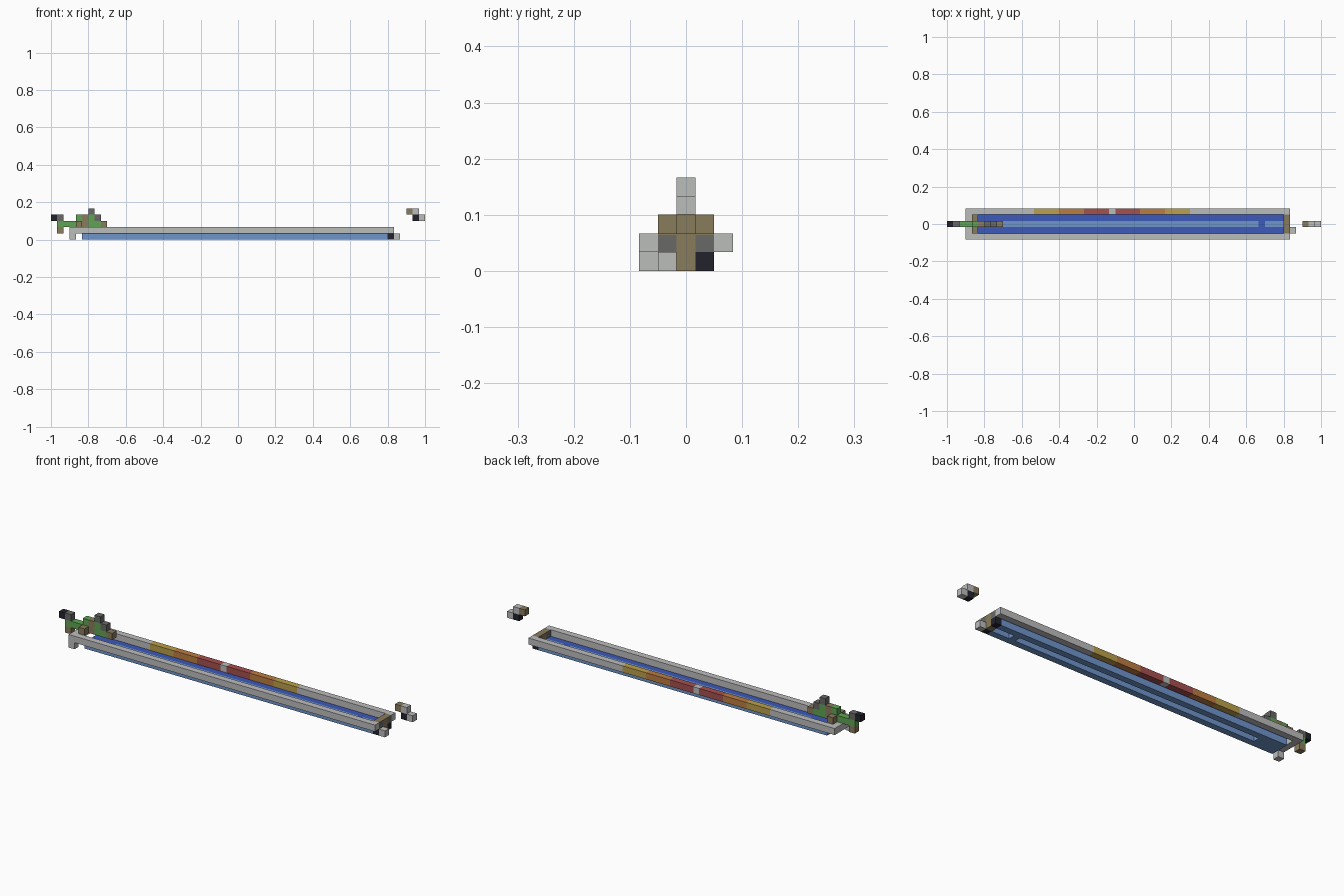
import bpy
import bmesh

if "Cube" in bpy.data.objects:
    bpy.data.objects.remove(bpy.data.objects["Cube"])

U = 2 / 60          # side of one block
SKIN = 0.08         # thickness of thin plates, in blocks


def material(name, r, g, b):
    mat = bpy.data.materials.new(name)
    mat.use_nodes = True
    mat.diffuse_color = (r, g, b, 1)
    mat.node_tree.nodes["Principled BSDF"].inputs["Base Color"].default_value = (r, g, b, 1)
    return mat


GREY = material("light grey", 0.5, 0.51, 0.5)
DARK = material("dark grey", 0.14, 0.14, 0.135)
BLACK = material("near black", 0.016, 0.016, 0.026)
TAN = material("tan brown", 0.25, 0.2, 0.107)
SKY = material("light blue", 0.16, 0.3, 0.6)
BLUE = material("deep blue", 0.045, 0.1, 0.48)
GREEN = material("leaf green", 0.115, 0.37, 0.09)
RED = material("red", 0.38, 0.08, 0.076)
ORANGE = material("orange", 0.5, 0.2, 0.053)
GOLD = material("gold", 0.5, 0.35, 0.07)


def blocks(name, mat, *boxes):
    """One object from boxes (i, j, k, length, width, height) in block units."""
    bm = bmesh.new()
    for i, j, k, *size in boxes:
        sx, sy, sz = size or (1, 1, 1)
        made = bmesh.ops.create_cube(bm, size=1)
        for v in made["verts"]:
            v.co.x = ((v.co.x + 0.5) * sx + i - 30) * U
            v.co.y = ((v.co.y + 0.5) * sy + j - 2.5) * U
            v.co.z = ((v.co.z + 0.5) * sz + k) * U
    mesh = bpy.data.meshes.new(name)
    bm.to_mesh(mesh)
    bm.free()
    mesh.materials.append(mat)
    bpy.context.collection.objects.link(bpy.data.objects.new(name, mesh))


# Tray rim: front rail, closed end, and the plain stretches of the back rail
blocks("rim", GREY,
       (3, 0, 1, 52, 1, 1), (3, 1, 1, 1, 3, 1),
       (3, 4, 1, 11, 1, 1), (26, 4, 1), (39, 4, 1, 16, 1, 1))

# Coloured bands, mirrored about the middle of the back rail
for n, (name, mat) in enumerate((("red", RED), ("orange", ORANGE), ("gold", GOLD))):
    blocks(name + "_bands", mat,
           (22 - 4 * n, 4, 1, 4, 1, 1), (27 + 4 * n, 4, 1, 4, 1, 1))

# Slotted blue bed: two long bars, bridges, and a thin cover over each slot
TOP = 1 - SKIN
blocks("bed", SKY,
       (5, 1, 0, 49, 1, TOP), (5, 3, 0, 49, 1, TOP),
       (5, 2, 0, 4, 1, TOP), (50, 2, 0, 1, 1, TOP),
       (9, 2, TOP, 41, 1, SKIN), (51, 2, TOP, 3, 1, SKIN))
blocks("bed_surface", BLUE,
       (5, 1, TOP, 49, 1, SKIN), (5, 3, TOP, 49, 1, SKIN),
       (5, 2, TOP, 4, 1, SKIN), (50, 2, TOP, 1, 1, SKIN))

# End wall and feet
blocks("end_wall", DARK, (54, 1, 1, 1, 1, TOP), (54, 3, 1, 1, 1, TOP))
blocks("end_wall_cap", TAN, (54, 1, 1 + TOP, 1, 3, SKIN))
blocks("end_post", TAN, (54, 2, 0, 1, 1, 1 + TOP))
blocks("end_feet", BLACK, (54, 1, 0), (54, 3, 0))
blocks("corner_feet", GREY, (55, 1, 0), (3, 0, 0))

# Plant standing on the closed end
blocks("plant_leaves", GREEN, (1, 2, 2, 3, 1, 1), (4, 2, 3),
       (6, 2, 2, 2, 1, 1), (6, 2, 3))
blocks("plant_wood", TAN, (4, 1, 2, 1, 3, 1), (5, 2, 2, 1, 1, 2),
       (8, 2, 2), (1, 2, 1))
blocks("plant_stones", DARK, (1, 2, 3), (7, 2, 3), (6, 2, 4))
blocks("plant_tip", BLACK, (0, 2, 3))

# Small floating piece beyond the open end
blocks("float_tail", TAN, (57, 2, 4))
blocks("float_body", GREY, (58, 2, 4), (59, 2, 3))
blocks("float_core", BLACK, (58, 2, 3))
